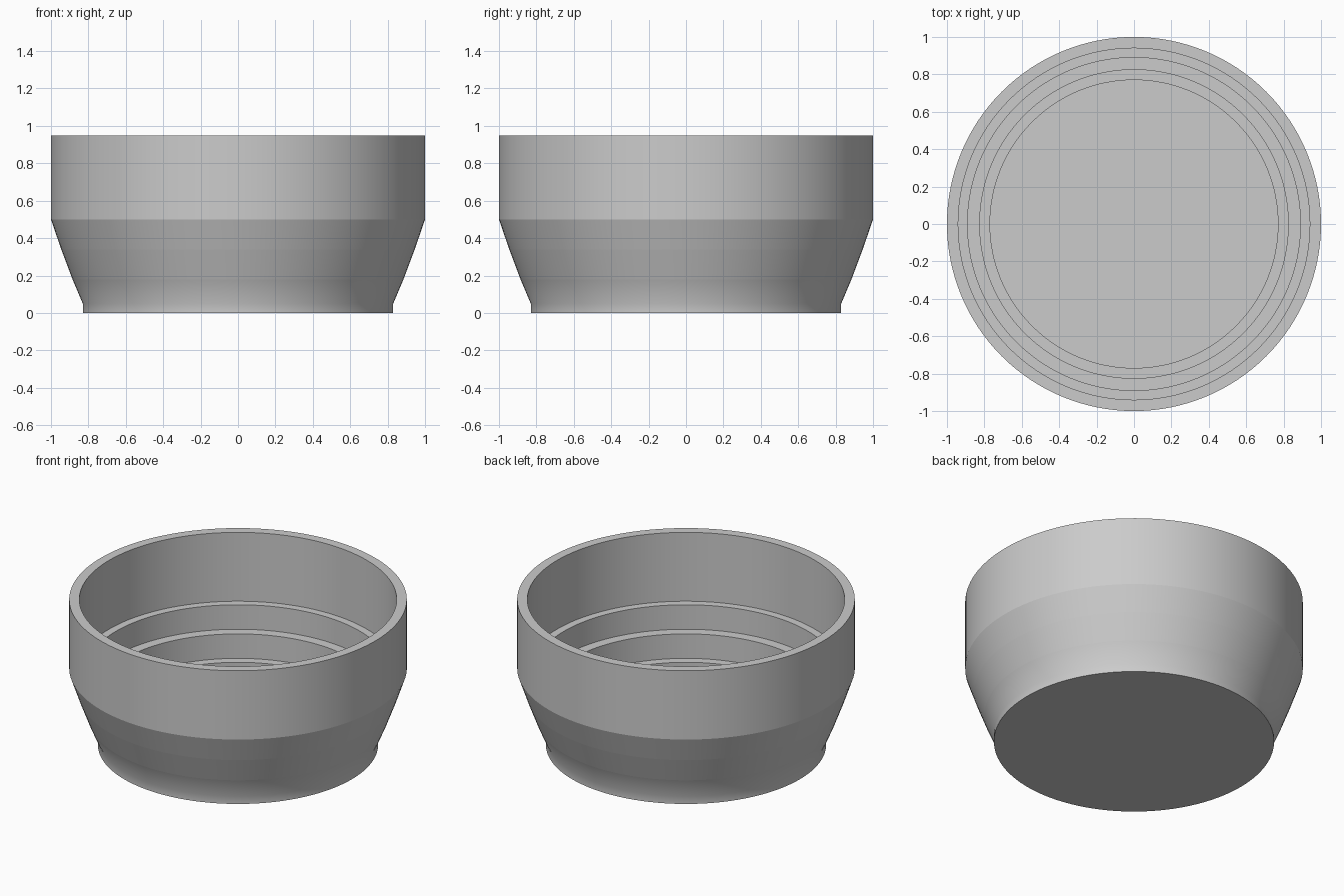
import bpy, bmesh, math

if "Cube" in bpy.data.objects:
    bpy.data.objects.remove(bpy.data.objects["Cube"])

SEGMENTS = 128

grey = bpy.data.materials.new("plain grey")
grey.diffuse_color = (0.6, 0.6, 0.6, 1)
grey.use_nodes = True
grey.node_tree.nodes["Principled BSDF"].inputs["Base Color"].default_value = grey.diffuse_color


def lathe(name, profile, soft_points=()):
    """Revolve (radius, z) points; rings are creased unless listed as soft."""
    bm = bmesh.new()
    rings = []
    for r, z in profile:
        if r == 0:
            rings.append([bm.verts.new((0, 0, z))] * SEGMENTS)
        else:
            rings.append([bm.verts.new((r * math.cos(a), r * math.sin(a), z))
                          for a in (math.tau * i / SEGMENTS for i in range(SEGMENTS))])
    for low, high in zip(rings, rings[1:]):
        for i in range(SEGMENTS):
            j = (i + 1) % SEGMENTS
            corners = dict.fromkeys((low[i], low[j], high[j], high[i]))
            bm.faces.new(list(corners)).smooth = True
    # crease every ring except the softened ones
    for k, ring in enumerate(rings):
        if profile[k][0] and k not in soft_points:
            for i in range(SEGMENTS):
                bm.edges.get((ring[i], ring[(i + 1) % SEGMENTS])).smooth = False
    bmesh.ops.recalc_face_normals(bm, faces=bm.faces)
    mesh = bpy.data.meshes.new(name)
    bm.to_mesh(mesh)
    bm.free()
    mesh.materials.append(grey)
    obj = bpy.data.objects.new(name, mesh)
    bpy.context.collection.objects.link(obj)
    return obj


# Tapered outside, flat rim, then a stepped inside down to the floor
outside = [(0, 0), (0.83, 0), (0.83, 0.05), (0.885, 0.18),
           (0.945, 0.34), (1, 0.5), (1, 0.95)]
inside = [(0.94, 0.95), (0.94, 0.5), (0.89, 0.5), (0.89, 0.34),
          (0.825, 0.34), (0.825, 0.18), (0.77, 0.18), (0.77, 0.05), (0, 0.05)]
lathe("stepped_bowl", outside + inside, soft_points=(2,))
